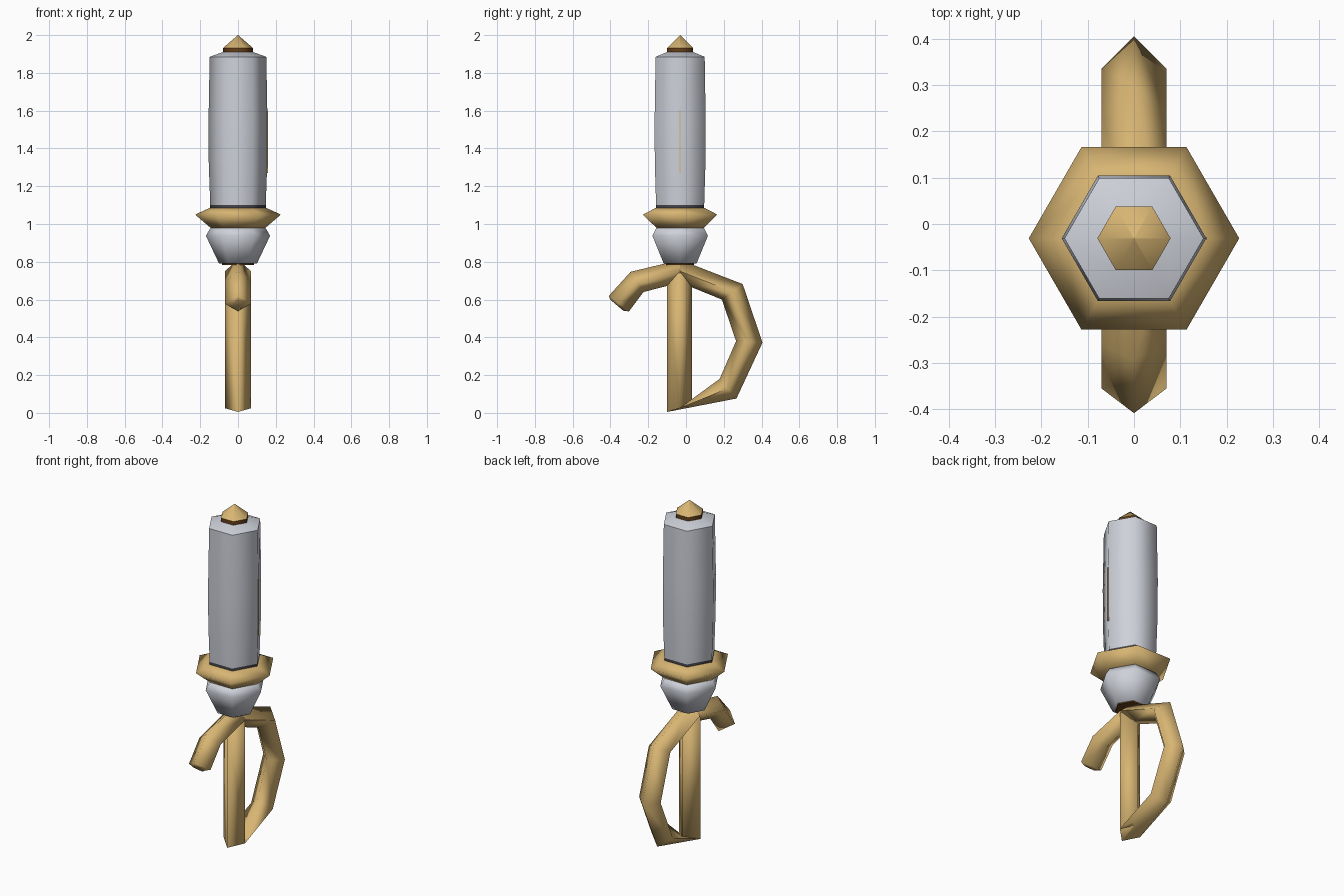
import bpy, bmesh, math

cube = bpy.data.objects.get("Cube")
if cube:
    bpy.data.objects.remove(cube, do_unlink=True)

AXIS_Y = -0.031


def material(name, rgb):
    m = bpy.data.materials.new(name)
    m.use_nodes = True
    m.diffuse_color = (*rgb, 1)
    m.node_tree.nodes["Principled BSDF"].inputs["Base Color"].default_value = (*rgb, 1)
    return m


gold = material("gold", (0.68, 0.46, 0.17))
silver = material("silver", (0.62, 0.64, 0.70))
brown = material("dark brown", (0.13, 0.05, 0.01))
grey = material("dark grey", (0.06, 0.06, 0.07))


def loft(name, rings, mat, sharp):
    """Skin a list of equal-length closed rings and cap both ends."""
    bm = bmesh.new()
    loops = [[bm.verts.new(p) for p in ring] for ring in rings]
    n = len(loops[0])
    for a, b in zip(loops, loops[1:]):
        for i in range(n):
            j = (i + 1) % n
            bm.faces.new((a[i], a[j], b[j], b[i]))
    bm.faces.new(loops[0])
    bm.faces.new(loops[-1])
    bmesh.ops.remove_doubles(bm, verts=bm.verts, dist=0.0001)
    bmesh.ops.recalc_face_normals(bm, faces=bm.faces)
    me = bpy.data.meshes.new(name)
    bm.to_mesh(me)
    bm.free()
    me.materials.append(mat)
    ob = bpy.data.objects.new(name, me)
    bpy.context.collection.objects.link(ob)
    bpy.ops.object.select_all(action='DESELECT')
    ob.select_set(True)
    bpy.context.view_layer.objects.active = ob
    bpy.ops.object.shade_smooth_by_angle(angle=math.radians(sharp))
    return ob


def hexagon(name, profile, mat, sharp=65):
    """Six-sided turned part from (radius, height) pairs."""
    corners = [math.tau * i / 6 for i in range(6)]
    rings = [[(r * math.cos(a), AXIS_Y + r * math.sin(a), z) for a in corners]
             for r, z in profile]
    return loft(name, rings, mat, sharp)


def diamond_tube(name, sections, mat, sharp=100):
    """Diamond tube; each section is inner (y, z), outer (y, z), half width."""
    rings = []
    for (y0, z0), (y1, z1), w in sections:
        ym, zm = (y0 + y1) / 2, (z0 + z1) / 2
        rings.append([(0, y0, z0), (w, ym, zm), (0, y1, z1), (-w, ym, zm)])
    return loft(name, rings, mat, sharp)


# Barrel, guard and pommel
hexagon("barrel", [(0.147, 1.10), (0.155, 1.33), (0.156, 1.55), (0.15, 1.885),
                   (0.075, 1.912)], silver)
hexagon("barrel_base_band", [(0.147, 1.075), (0.147, 1.10)], grey)
hexagon("guard", [(0.15, 1.085), (0.227, 1.05), (0.14, 0.975)], gold, 120)
hexagon("pommel", [(0.145, 0.98), (0.17, 0.938), (0.10, 0.79)], silver, 80)
hexagon("pommel_collar", [(0.085, 0.783), (0.085, 0.792)], brown)

# Pointed tip on its dark band
hexagon("tip_band", [(0.079, 1.905), (0.079, 1.932)], brown)
hexagon("tip", [(0.079, 1.932), (0.0005, 2.0)], gold)

# Thin gold inlay along one barrel edge
bpy.ops.mesh.primitive_cube_add(size=1, location=(0.154, AXIS_Y, 1.435))
inlay = bpy.context.object
inlay.name = "edge_inlay"
inlay.scale = (0.007, 0.006, 0.33)
inlay.data.materials.append(gold)

# Grip post, with a slanted foot shared by the knuckle loop
W = 0.07
foot = ((0.032, 0.045), (-0.10, 0.005), W)
diamond_tube("grip", [foot, ((0.032, 0.74), (-0.10, 0.74), W)], gold)

# Knuckle loop behind and hook in front
crossing = ((-0.031, 0.69), (-0.031, 0.81), W)
diamond_tube("knuckle_loop", [
    crossing,
    ((0.19, 0.60), (0.30, 0.682), W),
    ((0.265, 0.38), (0.405, 0.372), W),
    ((0.178, 0.18), (0.267, 0.076), W),
    foot], gold)
diamond_tube("front_hook", [
    crossing,
    ((-0.225, 0.64), (-0.293, 0.747), W),
    ((-0.302, 0.537), (-0.408, 0.62), W),
    ((-0.332, 0.541), (-0.402, 0.60), 0.035)], gold)
